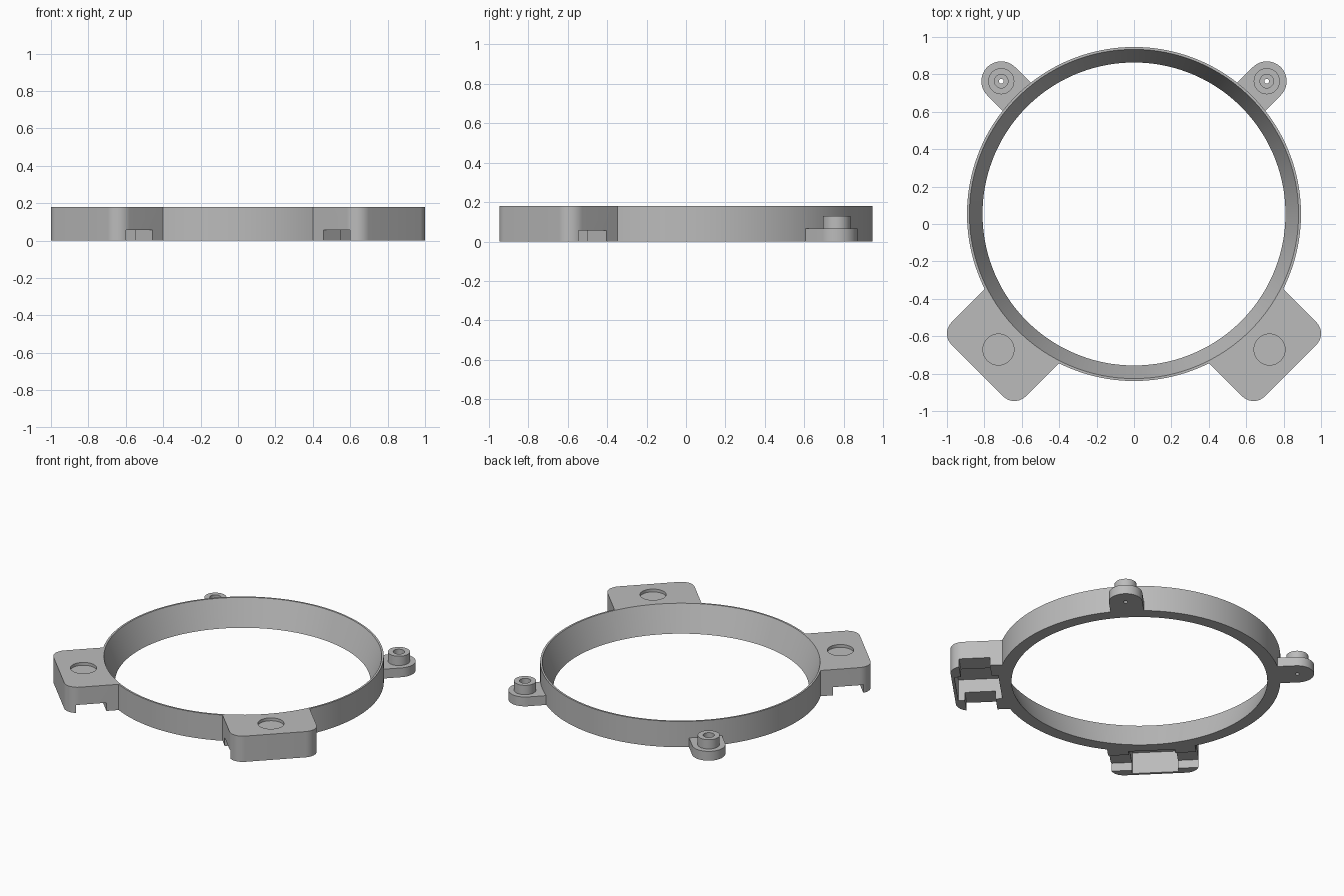
import bpy, bmesh, math
from mathutils import Matrix, Vector

cube = bpy.data.objects.get("Cube")
if cube:
    bpy.data.objects.remove(cube, do_unlink=True)

CENTRE_Y = 0.0535
HEIGHT = 0.18
RING_R = 0.893
HUB = Matrix.Translation((0, CENTRE_Y, 0))

grey = bpy.data.materials.new("light_grey")
grey.use_nodes = True
grey.diffuse_color = (0.5, 0.5, 0.5, 1)
grey.node_tree.nodes["Principled BSDF"].inputs["Base Color"].default_value = (0.5, 0.5, 0.5, 1)


def arc(x, y, r, start, end, steps):
    """Points along an arc, angles in degrees."""
    angles = [math.radians(start + (end - start) * i / steps) for i in range(steps + 1)]
    return [(x + r * math.cos(a), y + r * math.sin(a)) for a in angles]


def add_object(name, bm):
    bmesh.ops.recalc_face_normals(bm, faces=bm.faces)
    mesh = bpy.data.meshes.new(name)
    bm.to_mesh(mesh)
    bm.free()
    mesh.materials.append(grey)
    obj = bpy.data.objects.new(name, mesh)
    bpy.context.collection.objects.link(obj)
    return obj


def prism(name, outline, z0, z1, angle=0):
    """Extrude an outline (x = distance from hub) turned about the hub."""
    bm = bmesh.new()
    face = bm.faces.new([bm.verts.new((x, y, z0)) for x, y in outline])
    top = bmesh.ops.extrude_face_region(bm, geom=[face])["geom"]
    verts = [v for v in top if isinstance(v, bmesh.types.BMVert)]
    bmesh.ops.translate(bm, verts=verts, vec=Vector((0, 0, z1 - z0)))
    turn = Matrix.Rotation(math.radians(angle), 4, "Z")
    bmesh.ops.transform(bm, matrix=HUB @ turn, verts=bm.verts)
    return add_object(name, bm)


def cylinder(name, r, radius, z0, z1, angle=0, sides=48):
    return prism(name, arc(r, 0, radius, 0, 360, sides)[:-1], z0, z1, angle)


def box(name, r, half_r, half_t, z0, z1, angle):
    outline = [(r + a * half_r, b * half_t) for a, b in ((-1, -1), (1, -1), (1, 1), (-1, 1))]
    return prism(name, outline, z0, z1, angle)


def combine(body, tool, operation):
    tool.hide_render = True
    mod = body.modifiers.new(operation.lower(), "BOOLEAN")
    mod.operation, mod.solver, mod.object = operation, "EXACT", tool
    bpy.context.view_layer.objects.active = body
    bpy.ops.object.modifier_apply(modifier=mod.name)
    bpy.data.objects.remove(tool, do_unlink=True)


body = cylinder("mounting_ring", 0, RING_R, 0, HEIGHT, sides=160)
cutters = []

# Two front corner blocks with underside pocket, side channel and top recess
BLOCK_R, BLOCK_END, BLOCK_HALF, ROUND = 1.025, 1.184, 0.28, 0.085
for angle in (-45, -135):
    xc, yc = BLOCK_END - ROUND, BLOCK_HALF - ROUND
    outline = ([(0.7, -BLOCK_HALF)] + arc(xc, -yc, ROUND, -90, 0, 12)
               + arc(xc, yc, ROUND, 0, 90, 12) + [(0.7, BLOCK_HALF)])
    combine(body, prism("corner_block", outline, 0, HEIGHT, angle), "UNION")
    cutters += [
        box("pocket", BLOCK_R, 0.14, 0.147, -0.1, 0.15, angle),
        box("channel", BLOCK_R, 0.098, 0.4, -0.1, 0.057, angle),
        cylinder("recess", BLOCK_R, 0.083, 0.16, 0.3, angle),
    ]

# Two rear screw lugs with raised, counterbored bosses
LUG_R, LUG_RADIUS = 1.004, 0.106
for angle in (45, 135):
    outline = arc(LUG_R, 0, LUG_RADIUS, -90, 90, 28) + [(0.7, LUG_RADIUS), (0.7, -LUG_RADIUS)]
    combine(body, prism("screw_lug", outline, 0, 0.065, angle), "UNION")
    combine(body, cylinder("boss", LUG_R, 0.07, 0.03, 0.13, angle), "UNION")
    cutters += [
        cylinder("counterbore", LUG_R, 0.036, 0.06, 0.3, angle),
        cylinder("pilot_hole", LUG_R, 0.013, -0.1, 0.3, angle, 24),
    ]

# Tapered opening through the ring, wider at the top
bm = bmesh.new()
LOW, HIGH, MARGIN = 0.81, 0.88, 0.1
slope = (HIGH - LOW) / HEIGHT
bmesh.ops.create_cone(bm, cap_ends=True, segments=160, depth=HEIGHT + 2 * MARGIN,
                      radius1=LOW - slope * MARGIN, radius2=HIGH + slope * MARGIN,
                      matrix=HUB @ Matrix.Translation((0, 0, HEIGHT / 2)))
cutters.append(add_object("opening", bm))

for cutter in cutters:
    combine(body, cutter, "DIFFERENCE")

# Smooth curved walls, crisp edges
bpy.ops.object.select_all(action="DESELECT")
body.select_set(True)
bpy.context.view_layer.objects.active = body
bpy.ops.object.shade_smooth_by_angle(angle=math.radians(30))
